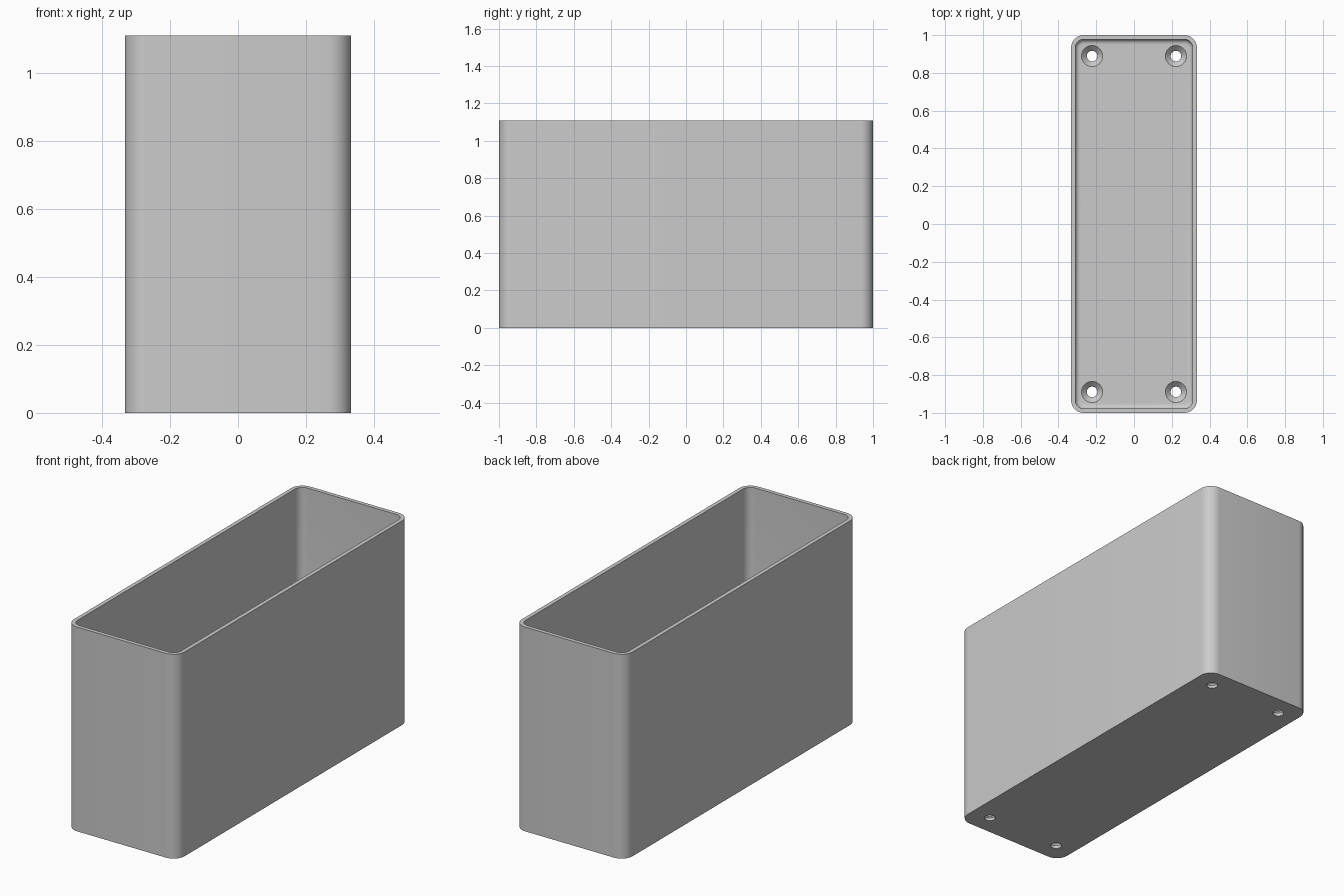
import bpy, bmesh
from math import sin, cos, pi

cube = bpy.data.objects.get("Cube")
if cube:
    bpy.data.objects.remove(cube, do_unlink=True)

HALF_X, HALF_Y, HEIGHT = 0.333, 1.0, 1.11
RADIUS, WALL, FLOOR = 0.067, 0.022, 0.044
FILLET = 0.025

grey = bpy.data.materials.new("plain grey")
grey.use_nodes = True
grey.diffuse_color = (0.6, 0.6, 0.6, 1)
grey.node_tree.nodes["Principled BSDF"].inputs["Base Color"].default_value = grey.diffuse_color


def rounded_ring(bm, inset, z, steps=10):
    """Rounded rectangle of vertices, pulled in from the outer wall."""
    r = max(RADIUS - inset, 0.012)
    cx, cy = HALF_X - inset - r, HALF_Y - inset - r
    ring = []
    for k, (sx, sy) in enumerate([(1, 1), (-1, 1), (-1, -1), (1, -1)]):
        for i in range(steps + 1):
            a = (k + i / steps) * pi / 2
            ring.append(bm.verts.new((sx * cx + r * cos(a), sy * cy + r * sin(a), z)))
    return ring


def add_object(name, bm):
    bmesh.ops.recalc_face_normals(bm, faces=bm.faces)
    mesh = bpy.data.meshes.new(name)
    bm.to_mesh(mesh)
    bm.free()
    mesh.materials.append(grey)
    obj = bpy.data.objects.new(name, mesh)
    bpy.context.collection.objects.link(obj)
    return obj


def loft(name, rings_of):
    """Skin a stack of rings and cap both ends."""
    bm = bmesh.new()
    rings = rings_of(bm)
    for a, b in zip(rings, rings[1:]):
        n = len(a)
        for i in range(n):
            j = (i + 1) % n
            bm.faces.new((a[i], a[j], b[j], b[i]))
    bm.faces.new(rings[0])
    bm.faces.new(rings[-1])
    return add_object(name, bm)


# Open box: outer wall, rim, inner wall, floor fillet
profile = [(0, 0), (0, HEIGHT), (WALL, HEIGHT)]
for i in range(7):
    a = i / 6 * pi / 2
    profile.append((WALL + FILLET * (1 - cos(a)), FLOOR + FILLET * (1 - sin(a))))
box = loft("open_box", lambda bm: [rounded_ring(bm, d, z) for d, z in profile])


# Countersunk screw holes in the floor corners
def circle(bm, x, y, r, z, n=32):
    return [bm.verts.new((x + r * cos(2 * pi * i / n), y + r * sin(2 * pi * i / n), z))
            for i in range(n)]


hole_profile = [(0.028, -0.02), (0.028, FLOOR - 0.028), (0.056, FLOOR), (0.056, FLOOR + 0.02)]
cutters = []
for x in (-0.222, 0.222):
    for y in (-0.889, 0.889):
        cutter = loft("screw_hole_cutter",
                      lambda bm: [circle(bm, x, y, r, z) for r, z in hole_profile])
        cutter.hide_render = True
        cutters.append(cutter)
        mod = box.modifiers.new("screw hole", 'BOOLEAN')
        mod.operation = 'DIFFERENCE'
        mod.solver = 'EXACT'
        mod.object = cutter

bpy.ops.object.select_all(action='DESELECT')
box.select_set(True)
bpy.context.view_layer.objects.active = box
for mod in list(box.modifiers):
    bpy.ops.object.modifier_apply(modifier=mod.name)
for cutter in cutters:
    bpy.data.objects.remove(cutter, do_unlink=True)
bpy.ops.object.shade_smooth_by_angle(angle=0.6)
